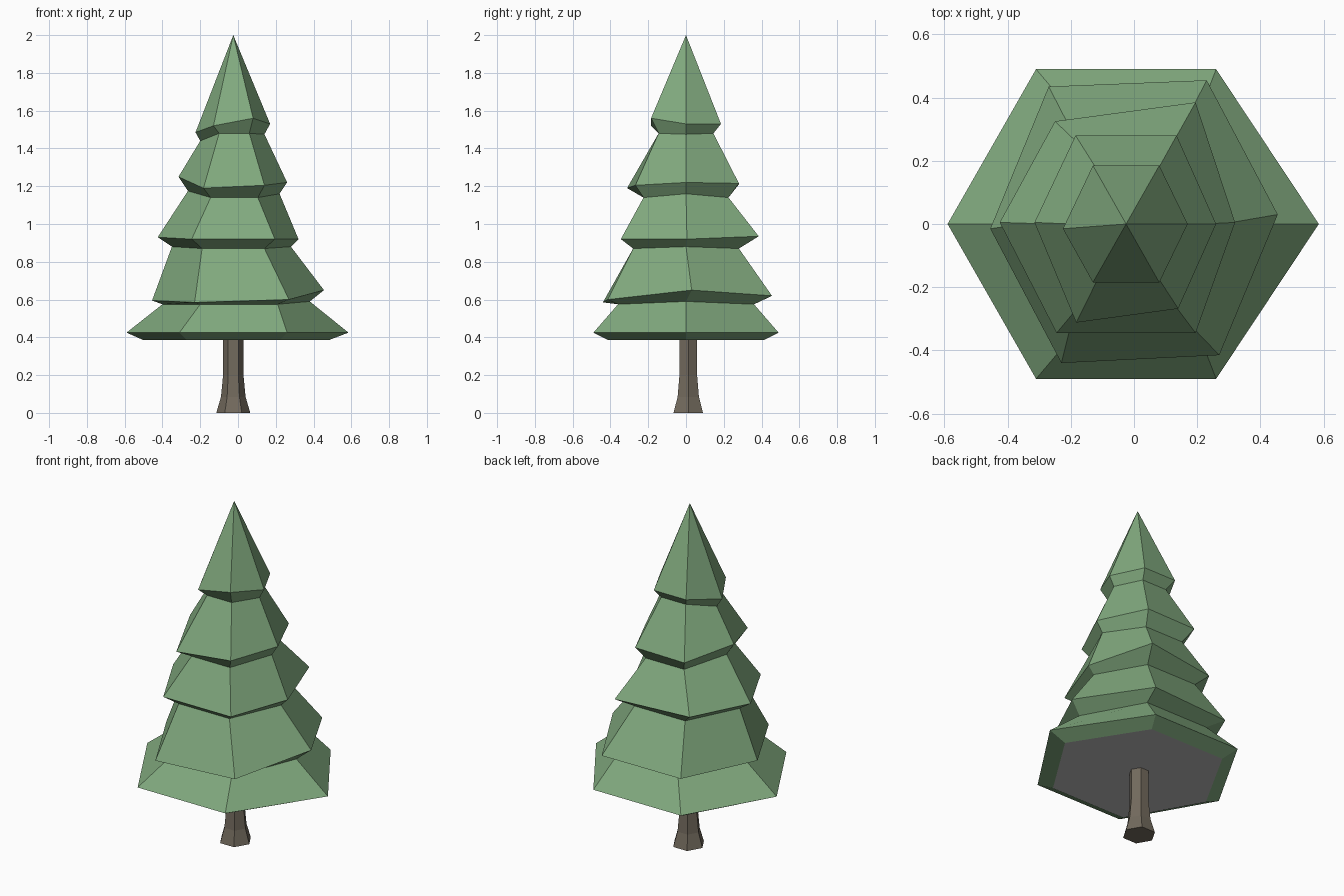
import bpy, bmesh
from math import cos, sin, pi


def material(name, color):
    m = bpy.data.materials.new(name)
    m.diffuse_color = (*color, 1)
    return m


def loft(name, rings, mats, apex=None):
    """Skin hexagonal rings from bottom to top, closing with a cap or an apex."""
    bm = bmesh.new()
    loops = [[bm.verts.new(p) for p in ring] for ring in rings]
    base = bm.faces.new(loops[0][::-1])
    base.material_index = len(mats) - 1
    for a, b in zip(loops, loops[1:]):
        for i in range(6):
            j = (i + 1) % 6
            bm.faces.new((a[i], a[j], b[j], b[i]))
    top = loops[-1]
    if apex:
        tip = bm.verts.new(apex)
        for i in range(6):
            bm.faces.new((top[i], top[(i + 1) % 6], tip))
    else:
        bm.faces.new(top)
    me = bpy.data.meshes.new(name)
    bm.to_mesh(me)
    bm.free()
    for m in mats:
        me.materials.append(m)
    ob = bpy.data.objects.new(name, me)
    bpy.context.collection.objects.link(ob)
    return ob


def hexagon(x0, x1, xa, xb, y, z, zl=None, zr=None):
    """Ring order: right, back right, back left, left, front left, front right."""
    zl, zr = zl or z, zr or z
    return [(x1, 0, zr), (xb, y, z), (xa, y, z), (x0, 0, zl), (xa, -y, z), (xb, -y, z)]


green = material("needles", (0.22, 0.40, 0.21))
grey = material("underside", (0.5, 0.5, 0.5))
brown = material("bark", (0.17, 0.145, 0.11))

# Foliage: drooping, slightly crooked skirts alternating with tucked-in necks
foliage = [
    hexagon(-0.50, 0.48, -0.27, 0.22, 0.41, 0.385),
    hexagon(-0.59, 0.585, -0.31, 0.26, 0.49, 0.425),
    hexagon(-0.40, 0.38, -0.20, 0.21, 0.36, 0.575, 0.575, 0.59),
    [(0.455, 0.03, 0.65), (0.23, 0.455, 0.62), (-0.27, 0.435, 0.61),
     (-0.455, -0.015, 0.595), (-0.23, -0.44, 0.585), (0.27, -0.415, 0.60)],
    hexagon(-0.35, 0.28, -0.19, 0.14, 0.28, 0.87, 0.88, 0.88),
    [(0.32, 0.005, 0.92), (0.195, 0.385, 0.935), (-0.25, 0.325, 0.925),
     (-0.425, 0.005, 0.93), (-0.245, -0.345, 0.92), (0.195, -0.345, 0.92)],
    hexagon(-0.265, 0.22, -0.145, 0.105, 0.225, 1.14, 1.175, 1.16),
    [(0.26, 0, 1.22), (0.135, 0.28, 1.215), (-0.185, 0.28, 1.21),
     (-0.315, 0.005, 1.25), (-0.183, -0.312, 1.19), (0.14, -0.268, 1.205)],
    hexagon(-0.20, 0.14, -0.10, 0.06, 0.145, 1.48, 1.44, 1.475),
    [(0.17, 0, 1.53), (0.08, 0.185, 1.53), (-0.13, 0.185, 1.53),
     (-0.225, -0.015, 1.485), (-0.13, -0.185, 1.52), (0.08, -0.185, 1.56)],
]
loft("foliage", foliage, [green, grey], apex=(-0.025, 0, 2.0))

# Trunk: hexagonal with a flared foot
trunk = [[(-0.025 + r * cos(i * pi / 3), 0.012 + r * sin(i * pi / 3), z) for i in range(6)]
         for z, r in [(0, 0.09), (0.085, 0.065), (0.2, 0.054), (0.39, 0.054)]]
loft("trunk", trunk, [brown])
